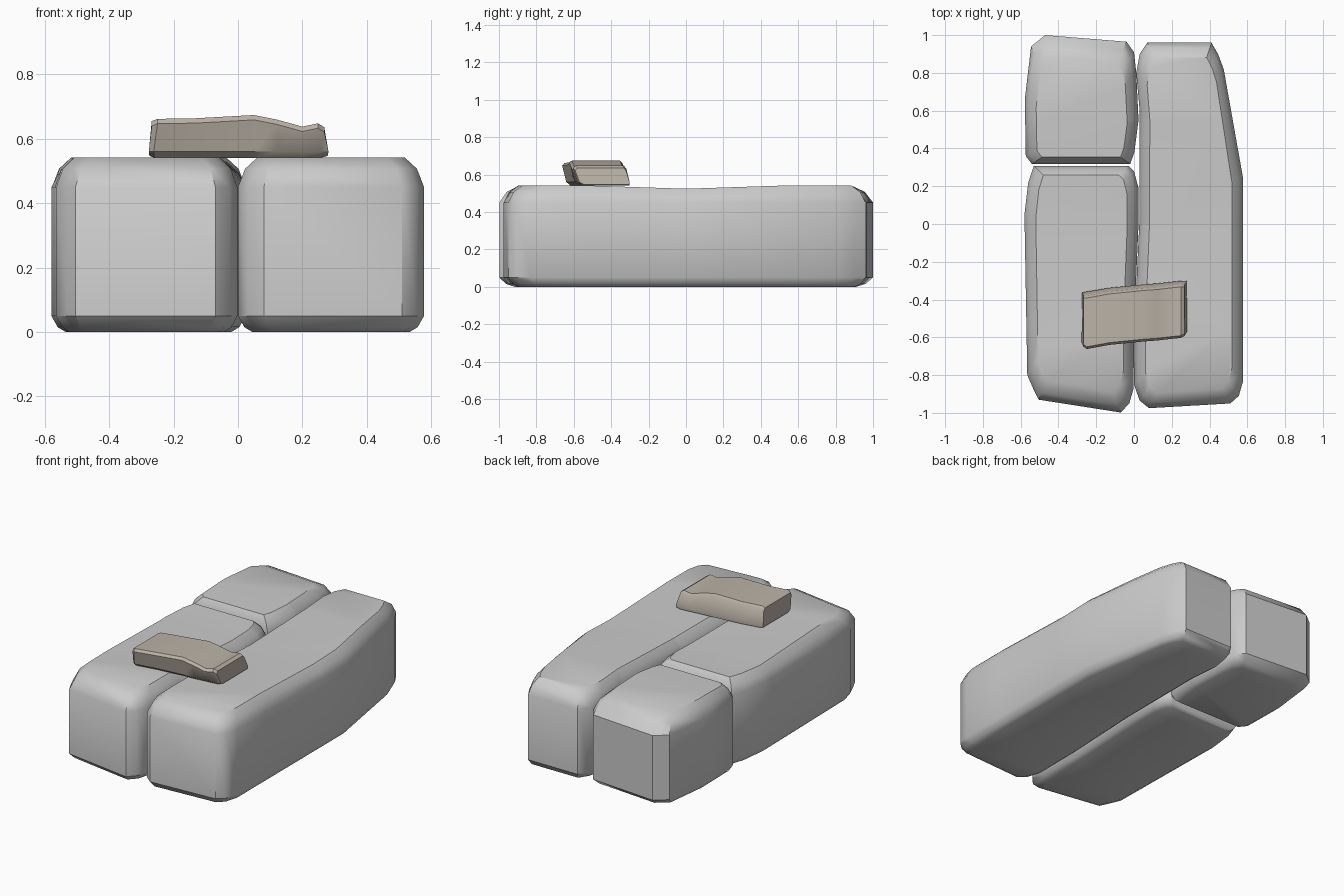
import bpy, bmesh
from mathutils import Vector

if "Cube" in bpy.data.objects:
    bpy.data.objects.remove(bpy.data.objects["Cube"])


def finish(name, bm, angle=0.6):
    bmesh.ops.recalc_face_normals(bm, faces=bm.faces)
    me = bpy.data.meshes.new(name)
    bm.to_mesh(me)
    bm.free()
    ob = bpy.data.objects.new(name, me)
    bpy.context.collection.objects.link(ob)
    bpy.ops.object.select_all(action='DESELECT')
    ob.select_set(True)
    bpy.context.view_layer.objects.active = ob
    bpy.ops.object.shade_smooth_by_angle(angle=angle)
    return ob


def loft(rings):
    bm = bmesh.new()
    loops = [[bm.verts.new(p) for p in r] for r in rings]
    n = len(loops[0])
    for a, b in zip(loops, loops[1:]):
        for i in range(n):
            j = (i + 1) % n
            bm.faces.new((a[i], a[j], b[j], b[i]))
    bm.faces.new(loops[0])
    bm.faces.new(loops[-1])
    return bm


# (height, inset) levels of every hewn block: chamfered foot and rounded-off top
LEVELS = [(0.0, 0.045), (0.015, 0.02), (0.05, 0), (0.45, 0), (0.507, 0.022), (0.542, 0.06)]


def block(name, outline, pivot_y):
    xs = [p[0] for p in outline]
    ys = [p[1] for p in outline]
    cx, w, h = (min(xs) + max(xs)) / 2, max(xs) - min(xs), max(ys) - min(ys)
    rings = []
    for z, d in LEVELS:
        sx, sy = 1 - 2 * d / w, 1 - 2.6 * d / h
        rings.append([(cx + (x - cx) * sx, pivot_y + (y - pivot_y) * sy, z) for x, y in outline])
    bm = loft(rings)
    # worn hollow along the middle of the top
    for y in (-0.55, 0.0, 0.55):
        bmesh.ops.bisect_plane(bm, geom=bm.verts[:] + bm.edges[:] + bm.faces[:],
                               plane_co=Vector((0, y, 0)), plane_no=Vector((0, 1, 0)))
    for v in bm.verts:
        if v.co.z > 0.5:
            v.co.z -= 0.018 * max(0, 1 - abs(v.co.y) / 0.55)
    return finish(name, bm)


# Large stones
block("right_long_stone", [
    (0.07, 0.96), (0.41, 0.96), (0.445, 0.9), (0.475, 0.82), (0.578, 0.24), (0.578, -0.83),
    (0.555, -0.91), (0.51, -0.95), (0.08, -0.975), (0.03, -0.935), (0.0, -0.85),
    (0.004, -0.5), (0.028, 0.0), (0.03, 0.6), (0.012, 0.8), (0.03, 0.9)], 0)
block("left_front_stone", [
    (-0.53, 0.308), (-0.03, 0.308), (0.0, 0.28), (0.024, 0.19), (0.024, 0.0), (0.0, -0.55),
    (-0.002, -0.87), (-0.025, -0.95), (-0.07, -0.998), (-0.505, -0.93), (-0.53, -0.88),
    (-0.565, -0.8), (-0.58, 0.05), (-0.56, 0.22)], -0.1)
block("left_back_stone", [
    (-0.47, 1.0), (-0.04, 0.965), (0.0, 0.91), (0.012, 0.8), (0.024, 0.55), (0.002, 0.38),
    (-0.02, 0.317), (-0.54, 0.317), (-0.573, 0.36), (-0.578, 0.66), (-0.545, 0.94)], 0.48)

# Small leaning slab on top: stations (x, top height, front y, end flare)
stations = [(-0.268, 0.655, -0.655, -0.009), (-0.25, 0.662, -0.662, -0.012),
            (-0.13, 0.664, -0.64, 0), (0.05, 0.674, -0.622, 0), (0.12, 0.66, -0.617, 0),
            (0.20, 0.638, -0.608, 0), (0.248, 0.648, -0.603, 0.01), (0.268, 0.636, -0.598, 0.013)]
rings = []
for k, (x, zt, y, flare) in enumerate(stations):
    e = 0.006 if k in (0, len(stations) - 1) else 0
    rings.append([(x + flare * t, y + dy, z) for dy, z, t in (
        (0.045 + e, 0.541 + e, 0.8), (0.022 + e, 0.56, 1), (e, zt - 0.015, 0), (0.012 + e, zt, 0),
        (0.27 - e, zt, 0), (0.283 - e, zt - 0.015, 0), (0.302 - e, 0.56, 1), (0.3 - e, 0.541 + e, 0.8))])
slab = finish("small_slab", loft(rings))
mat = bpy.data.materials.new("brown_stone")
mat.diffuse_color = (0.5, 0.45, 0.385, 1)
mat.use_nodes = True
mat.node_tree.nodes["Principled BSDF"].inputs["Base Color"].default_value = mat.diffuse_color
slab.data.materials.append(mat)
